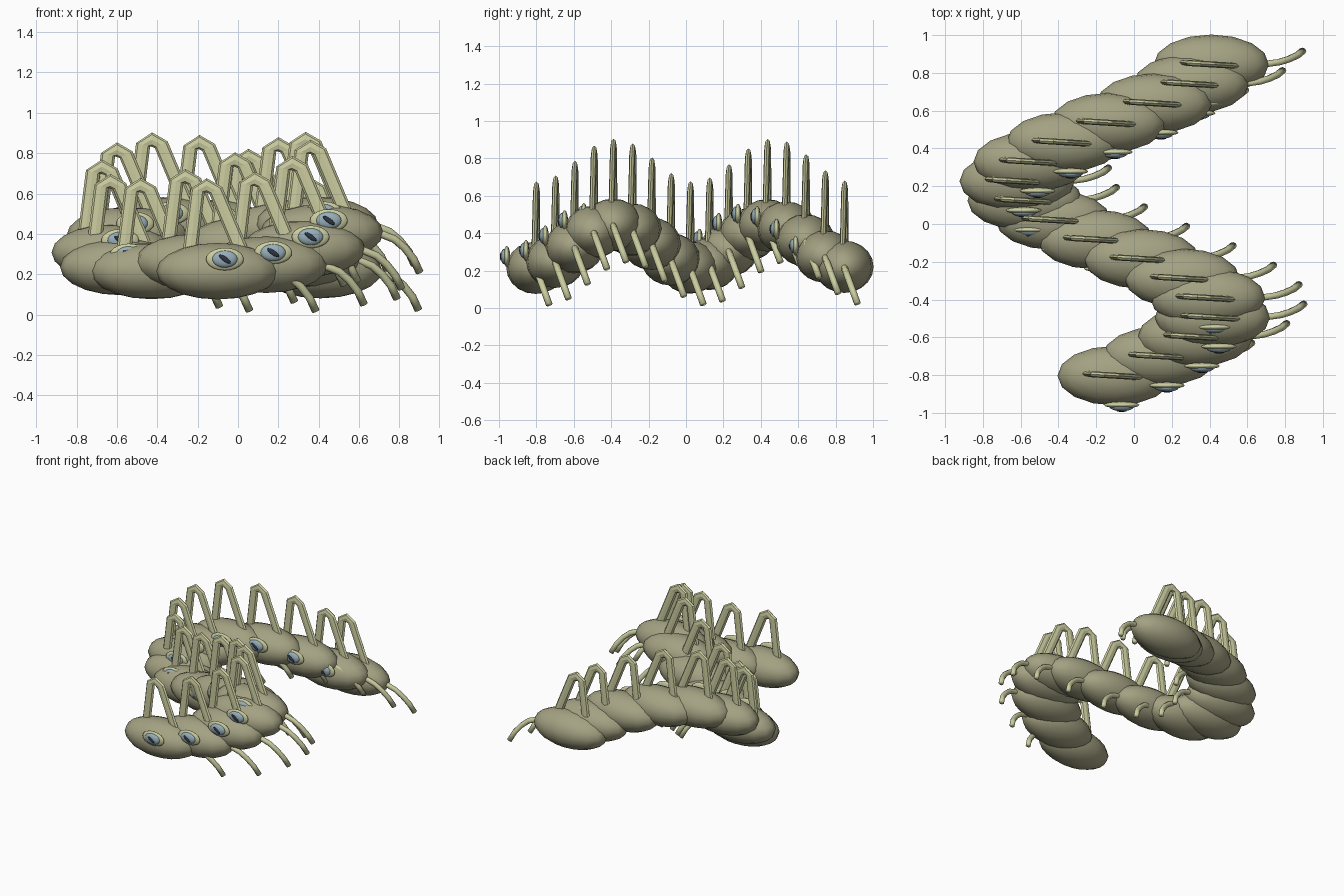
import bpy, bmesh, math
from mathutils import Vector, Matrix

if "Cube" in bpy.data.objects:
    bpy.data.objects.remove(bpy.data.objects["Cube"], do_unlink=True)


def material(name, rgb):
    m = bpy.data.materials.new(name)
    m.use_nodes = True
    m.diffuse_color = (*rgb, 1)
    m.node_tree.nodes["Principled BSDF"].inputs["Base Color"].default_value = (*rgb, 1)
    return m


OLIVE = material("olive_skin", (0.37, 0.36, 0.225))
PALE = material("pale_yellow_green", (0.60, 0.61, 0.35))
BLUE = material("grey_blue", (0.31, 0.43, 0.49))
DARK = material("dark_slate", (0.025, 0.033, 0.055))


def finish(bm, name, mat, smooth):
    bmesh.ops.recalc_face_normals(bm, faces=bm.faces)
    for f in bm.faces:
        f.smooth = smooth
    me = bpy.data.meshes.new(name)
    bm.to_mesh(me)
    bm.free()
    me.materials.append(mat)
    return me


def ellipsoid(name, mat, radii, u=16, v=10, centre=(0, 0, 0), roll=0):
    bm = bmesh.new()
    bmesh.ops.create_uvsphere(bm, u_segments=u, v_segments=v, radius=1)
    m = (Matrix.Translation(centre) @ Matrix.Rotation(roll, 4, "Y")
         @ Matrix.Diagonal((*radii, 1)))
    bmesh.ops.transform(bm, matrix=m, verts=bm.verts)
    return finish(bm, name, mat, True)


def sweep(name, mat, path, width, depth, turn, sides=8, smooth=True):
    """Tube of elliptical section along a path in the xz plane, then turned."""
    bm = bmesh.new()
    pts = [Vector((x, 0, z)) for x, z in path]
    rings = []
    for i, p in enumerate(pts):
        t = (pts[min(i + 1, len(pts) - 1)] - pts[max(i - 1, 0)]).normalized()
        side = Vector((-t.z, 0, t.x))
        rings.append([bm.verts.new(p + side * width * math.cos(a) + Vector((0, depth * math.sin(a), 0)))
                      for a in (2 * math.pi * k / sides for k in range(sides))])
    for a, b in zip(rings, rings[1:]):
        for k in range(sides):
            j = (k + 1) % sides
            bm.faces.new((a[k], a[j], b[j], b[k]))
    bm.faces.new(rings[0])
    bm.faces.new(rings[-1])
    bmesh.ops.transform(bm, matrix=turn, verts=bm.verts)
    return finish(bm, name, mat, smooth)


# Parts of one segment, placed relative to its centre
parts = {
    "body_segment": ellipsoid("body_segment", OLIVE, (0.305, 0.158, 0.14)),
    "back_spike": sweep("back_spike", PALE,
                        [(-0.14, 0.08), (-0.1, 0.40), (-0.055, 0.425), (-0.01, 0.40), (0.125, 0.08)],
                        0.036, 0.016, Matrix.Rotation(math.radians(-3.5), 4, "Z"), smooth=False),
    "leg": sweep("leg", PALE,
                 [(0.22, 0), (0.3, -0.01), (0.36, -0.035), (0.41, -0.08), (0.455, -0.14), (0.485, -0.21)],
                 0.02, 0.018, Matrix.Rotation(math.radians(20), 4, "X")),
    "eye_rim": ellipsoid("eye_rim", PALE, (0.094, 0.018, 0.056), centre=(0.035, -0.155, 0.06)),
    "eyeball": ellipsoid("eyeball", BLUE, (0.063, 0.021, 0.042), centre=(0.035, -0.167, 0.06)),
    "pupil": ellipsoid("pupil", DARK, (0.035, 0.006, 0.012), u=12, v=8,
                       centre=(0.035, -0.186, 0.06), roll=math.radians(35)),
}

# Seventeen segments along a winding, undulating path
for i in range(17):
    spot = Vector((-0.1 + 0.52 * math.sin(0.478 * i),
                   -0.803 + 0.103 * i,
                   0.33 - 0.115 * math.cos(0.766 * i)))
    for name, mesh in parts.items():
        ob = bpy.data.objects.new(f"{name}_{i + 1}", mesh)
        ob.location = spot
        bpy.context.collection.objects.link(ob)
